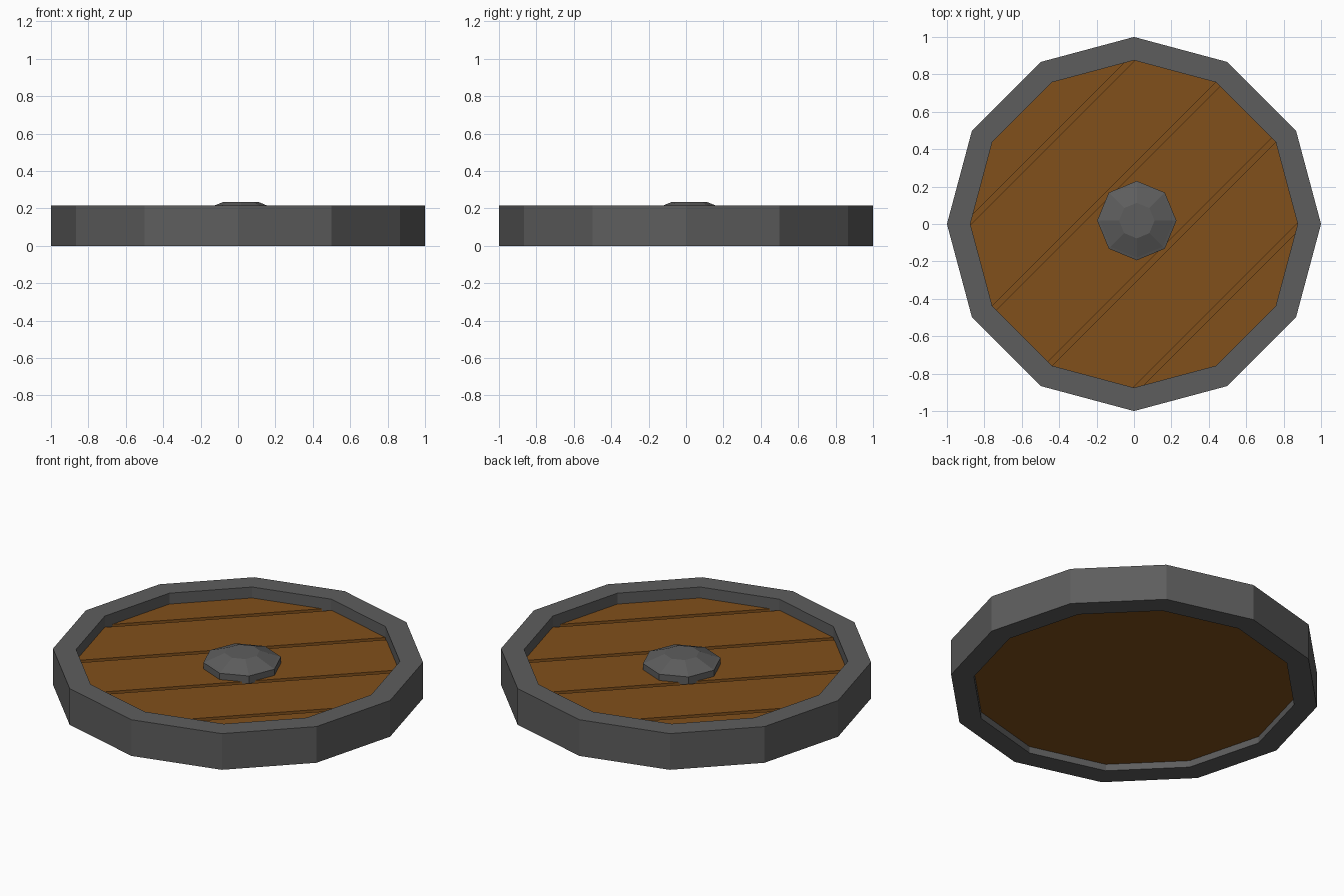
import bpy, bmesh
from math import cos, sin, pi
from mathutils import Matrix

if "Cube" in bpy.data.objects:
    bpy.data.objects.remove(bpy.data.objects["Cube"])


def material(name, rgb):
    m = bpy.data.materials.new(name)
    m.diffuse_color = (*rgb, 1)
    m.use_nodes = True
    m.node_tree.nodes["Principled BSDF"].inputs["Base Color"].default_value = m.diffuse_color
    return m


def add_object(name, bm, mat=None):
    bmesh.ops.recalc_face_normals(bm, faces=bm.faces)
    me = bpy.data.meshes.new(name)
    bm.to_mesh(me)
    bm.free()
    ob = bpy.data.objects.new(name, me)
    bpy.context.collection.objects.link(ob)
    if mat:
        me.materials.append(mat)
    return ob


def lathe(name, profile, sides, mat, closed=False, centre=(0, 0)):
    """Flat-faced turning of (radius, height) points; ends capped unless closed."""
    bm = bmesh.new()
    rings = [[bm.verts.new((centre[0] + r * cos(2 * pi * i / sides),
                            centre[1] + r * sin(2 * pi * i / sides), z))
              for i in range(sides)] for r, z in profile]
    pairs = list(zip(rings, rings[1:]))
    if closed:
        pairs.append((rings[-1], rings[0]))
    else:
        bm.faces.new(rings[0])
        bm.faces.new(rings[-1])
    for a, b in pairs:
        for i in range(sides):
            j = (i + 1) % sides
            bm.faces.new((a[i], a[j], b[j], b[i]))
    return add_object(name, bm, mat)


wood = material("wood", (0.22, 0.08, 0.011))
iron = material("iron", (0.11, 0.11, 0.11))

# Twelve-sided rim
lathe("rim", [(1, 0), (1, 0.215), (0.875, 0.215), (0.875, 0)], 12, iron, closed=True)

# Recessed wooden board
board = lathe("board", [(0.88, 0.04), (0.88, 0.15)], 12, wood)

# Shallow diagonal grooves between the planks
bm = bmesh.new()
for offset in (-0.63, -0.21, 0.21, 0.63):
    bmesh.ops.create_cube(bm, size=1, matrix=Matrix.Rotation(pi / 4, 4, 'Z')
                          @ Matrix.Translation((0, offset, 0.185))
                          @ Matrix.Diagonal((2.4, 0.03, 0.1, 1)))
cutter = add_object("groove_cutter", bm)
cutter.hide_render = True
cutter.hide_viewport = False
cutter.display_type = 'WIRE'
cut = board.modifiers.new("grooves", 'BOOLEAN')
cut.operation = 'DIFFERENCE'
cut.solver = 'EXACT'
cut.object = cutter

# Eight-sided boss with a narrow lip and flat top, slightly off centre
lathe("boss", [(0.212, 0.14), (0.212, 0.187), (0.197, 0.192), (0.095, 0.234)],
      8, iron, centre=(0.015, 0.018))
